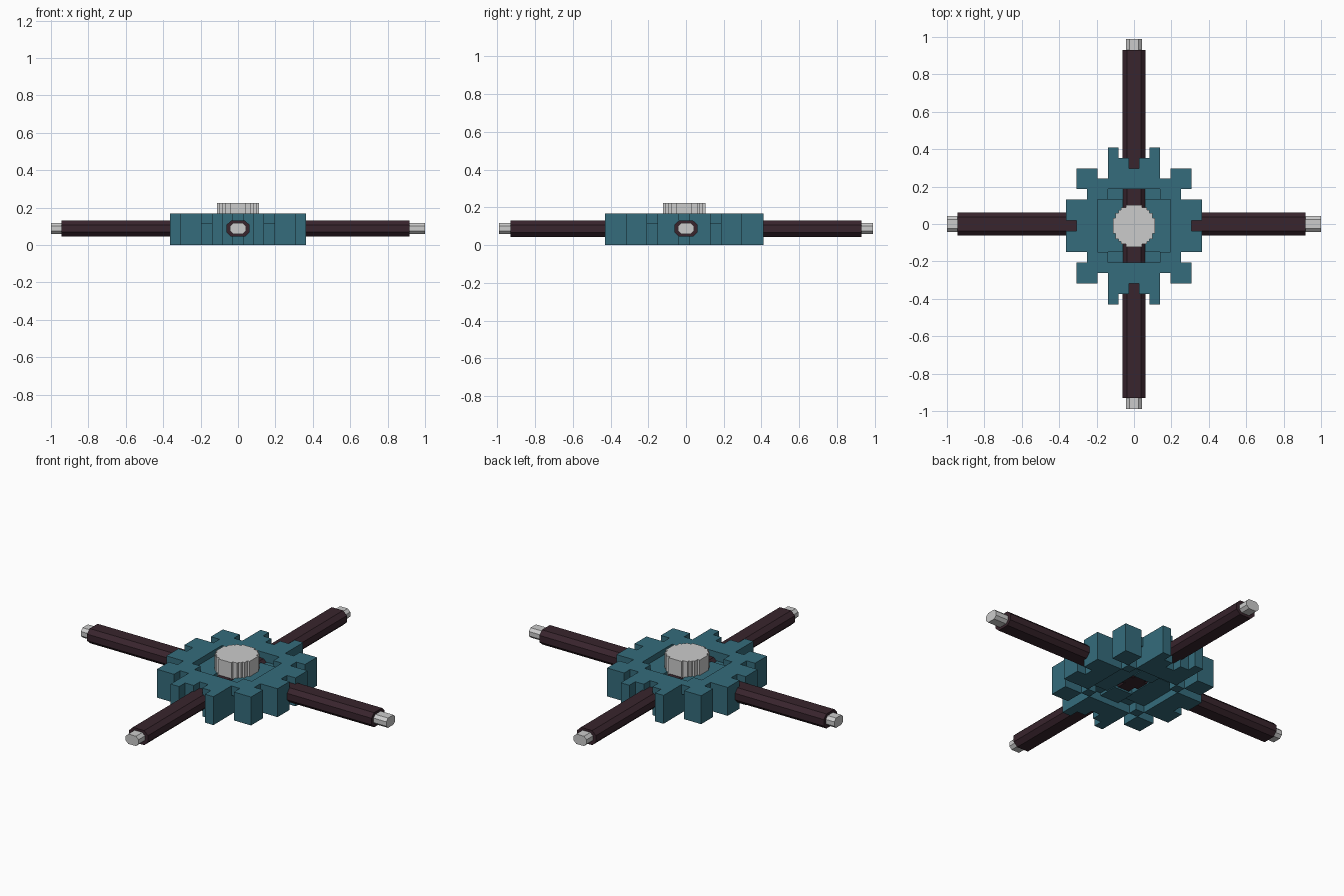
import bpy, bmesh, math
from mathutils import Matrix

if "Cube" in bpy.data.objects:
    bpy.data.objects.remove(bpy.data.objects["Cube"])

U = 0.056      # block size of the body
CY = -0.01     # body centre in y


def material(name, rgb):
    m = bpy.data.materials.new(name)
    m.diffuse_color = (*rgb, 1)
    m.use_nodes = True
    m.node_tree.nodes["Principled BSDF"].inputs["Base Color"].default_value = m.diffuse_color
    return m


TEAL = material("teal", (0.035, 0.15, 0.20))
BROWN = material("dark_brown", (0.04, 0.018, 0.026))


def finish(name, bm, mat=None):
    bmesh.ops.recalc_face_normals(bm, faces=bm.faces)
    me = bpy.data.meshes.new(name)
    bm.to_mesh(me)
    bm.free()
    ob = bpy.data.objects.new(name, me)
    bpy.context.collection.objects.link(ob)
    if mat:
        me.materials.append(mat)
    return ob


def blocks(name, cells, size, offset, mat=None):
    """Stepped solid: only the outside faces of a set of (x, y, z) cells."""
    bm = bmesh.new()
    for c in cells:
        for axis in range(3):
            for s in (-1, 1):
                n = list(c)
                n[axis] += s
                if tuple(n) in cells:
                    continue
                vs = []
                for a, b in ((-1, -1), (1, -1), (1, 1), (-1, 1)):
                    d = [0, 0, 0]
                    d[axis], d[(axis + 1) % 3], d[(axis + 2) % 3] = s, a * s, b
                    vs.append(bm.verts.new([(c[i] + d[i] / 2) * size[i] + offset[i] for i in range(3)]))
                bm.faces.new(vs)
    bmesh.ops.remove_doubles(bm, verts=bm.verts, dist=1e-4)
    bmesh.ops.dissolve_limit(bm, angle_limit=0.02, verts=bm.verts, edges=bm.edges)
    return finish(name, bm, mat)


def box(name, x0, x1, y0, y1, z0, z1, mat):
    bm = bmesh.new()
    m = Matrix.Translation(((x0 + x1) / 2, (y0 + y1) / 2 + CY, (z0 + z1) / 2))
    bmesh.ops.create_cube(bm, size=1, matrix=m @ Matrix.Diagonal((x1 - x0, y1 - y0, z1 - z0, 1)))
    return finish(name, bm, mat)


def bar(name, hw, hh, start, end, angle, z=0.088, mat=None):
    """Flattened octagonal bar along x, turned about z."""
    a, b = hw * 0.6, hh * 0.45
    pts = [(hw, b), (a, hh), (-a, hh), (-hw, b), (-hw, -b), (-a, -hh), (a, -hh), (hw, -b)]
    bm = bmesh.new()
    f = bm.faces.new([bm.verts.new((start, p, q + z)) for p, q in pts])
    ext = bmesh.ops.extrude_face_region(bm, geom=[f], use_keep_orig=True)
    moved = [v for v in ext["geom"] if isinstance(v, bmesh.types.BMVert)]
    bmesh.ops.translate(bm, verts=moved, vec=(end - start, 0, 0))
    bmesh.ops.rotate(bm, verts=bm.verts, matrix=Matrix.Rotation(angle, 3, 'Z'))
    return finish(name, bm, mat)


# Notched body ring: filled columns |x| for each row |y|
rows = {7: [2], 6: [1, 2], 5: [0, 1, 2, 4, 5], 4: range(6), 3: [3, 4],
        2: [4, 5, 6], 1: [4, 5, 6], 0: [4, 5]}
undercut = {(3, 4), (4, 3)}
ring = set()
for y, xs in rows.items():
    for x in xs:
        for z in range(3):
            if z < 2 and (x, y) in undercut:
                continue
            ring |= {(sx * x, sy * y, z) for sx in (-1, 1) for sy in (-1, 1)}
blocks("body_ring", ring, (U, U, U), (0, CY, U / 2), TEAL)

# Recessed floor on both sides of the long rod
for s, side in ((-1, "left"), (1, "right")):
    x0, x1 = sorted((s * 1.05 * U, s * 3.5 * U))
    box(f"floor_{side}", x0, x1, -2.5 * U, 2.5 * U, 0.04, 0.134, TEAL)
    x0, x1 = sorted((s * 1.05 * U, s * 2.5 * U))
    for t, end in ((-1, "front"), (1, "back")):
        y0, y1 = sorted((t * 2.5 * U, t * 3.5 * U))
        box(f"floor_{side}_{end}", x0, x1, y0, y1, 0.05, 0.115, TEAL)
# Lower strips under the long rod leave a central opening
for t, end in ((-1, "front"), (1, "back")):
    y0, y1 = sorted((t * 1.4 * U, t * 3.5 * U))
    box(f"under_strip_{end}", -1.1 * U, 1.1 * U, y0, y1, 0.035, 0.06, TEAL)

# Crossed rods with pale tips
bar("cross_rod", 0.0615, 0.043, -0.945, 0.917, 0, mat=BROWN)
bar("long_rod", 0.0615, 0.0431, -0.93, 0.93, math.pi / 2, mat=BROWN)
for i, (inner, outer) in enumerate(((0.9, 1.0), (0.9, 0.99), (0.92, 1.0), (0.9, 0.99))):
    bar(f"rod_tip_{i + 1}", 0.042, 0.029, inner, outer, i * math.pi / 2)

# Stepped round button on top
V = U / 4
half = [8, 8, 8, 7, 7, 6, 5, 3]
disc = {(x + 0.5, y + 0.5, 0.0) for y in range(-8, 8)
        for h in [half[y if y >= 0 else -y - 1]] for x in range(-h, h)}
blocks("top_button", disc, (V, V, 0.115), (0, CY, 0.1675))
